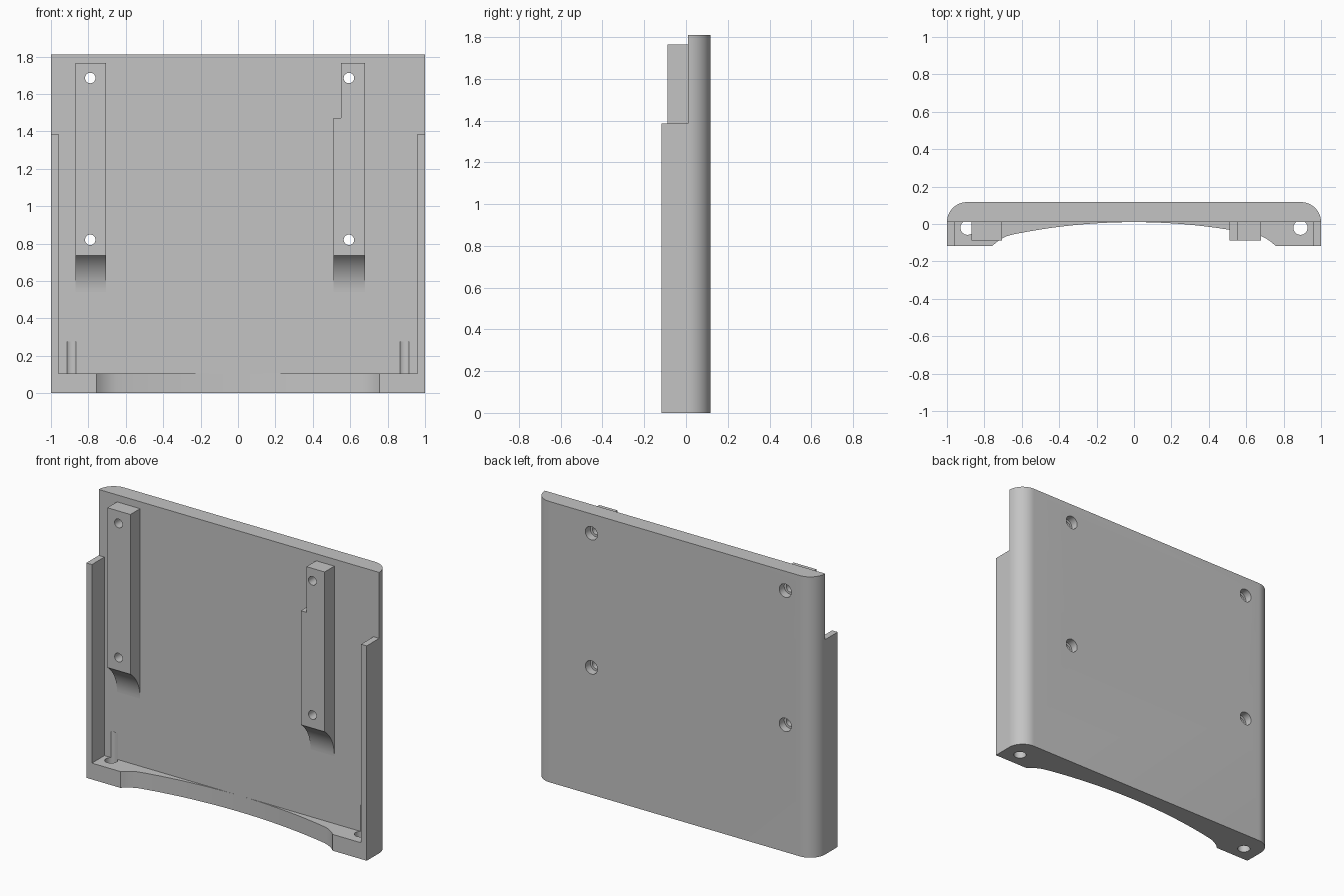
import bpy, bmesh, math
from mathutils import Matrix

cube = bpy.data.objects.get("Cube")
if cube:
    bpy.data.objects.remove(cube, do_unlink=True)

GREY = (0.55, 0.55, 0.55, 1.0)
mat = bpy.data.materials.new("light grey plastic")
mat.use_nodes = True
mat.diffuse_color = GREY
mat.node_tree.nodes["Principled BSDF"].inputs["Base Color"].default_value = GREY

FRONT, FACE, BACK = -0.117, 0.01, 0.117   # wall front, panel front, panel back
HEIGHT, WALL_TOP, LEDGE_TOP = 1.81, 1.385, 0.105


def add_object(name, bm):
    bmesh.ops.recalc_face_normals(bm, faces=bm.faces)
    mesh = bpy.data.meshes.new(name)
    bm.to_mesh(mesh)
    bm.free()
    mesh.materials.append(mat)
    obj = bpy.data.objects.new(name, mesh)
    bpy.context.collection.objects.link(obj)
    return obj


def extrude(name, profile, axis, lo, hi):
    """Extrude an (x, y) profile along z, or a (y, z) profile along x."""
    bm = bmesh.new()
    place = (lambda p: (p[0], p[1], lo)) if axis == "z" else (lambda p: (lo, p[0], p[1]))
    face = bm.faces.new([bm.verts.new(place(p)) for p in profile])
    new = bmesh.ops.extrude_face_region(bm, geom=[face])["geom"]
    step = (0, 0, hi - lo) if axis == "z" else (hi - lo, 0, 0)
    bmesh.ops.translate(bm, vec=step, verts=[v for v in new if isinstance(v, bmesh.types.BMVert)])
    return add_object(name, bm)


def box(name, x0, x1, y0, y1, z0, z1):
    return extrude(name, [(x0, y0), (x1, y0), (x1, y1), (x0, y1)], "z", z0, z1)


def drill(name, radius, centre, depth, along_y):
    bm = bmesh.new()
    turn = Matrix.Rotation(math.pi / 2, 4, "X") if along_y else Matrix()
    bmesh.ops.create_cone(bm, cap_ends=True, segments=32, radius1=radius, radius2=radius,
                          depth=depth, matrix=Matrix.Translation(centre) @ turn)
    return add_object(name, bm)


def cut(obj, cutters):
    for cutter in cutters:
        mod = obj.modifiers.new("cut", "BOOLEAN")
        mod.operation, mod.solver, mod.object = "DIFFERENCE", "EXACT", cutter
    bpy.context.view_layer.update()
    baked = bpy.data.meshes.new_from_object(obj.evaluated_get(bpy.context.evaluated_depsgraph_get()))
    obj.modifiers.clear()
    obj.data = baked


# Back panel with rounded rear corners
r = BACK - FACE
arc = [(1 - r + r * math.cos(a), FACE + r * math.sin(a))
       for a in (math.pi / 2 * i / 16 for i in range(17))]
panel = extrude("back_panel", arc + [(-x, y) for x, y in reversed(arc)], "z", 0, HEIGHT)

# Side walls and the two halves of the curved bottom ledge
parts = [panel]
ledges = {}
bow = 3.2
curve = [(x, FACE - bow + math.sqrt(bow * bow - x * x)) for x in (0.65 * i / 20 for i in range(21))]
curve += [(0.68, -0.065), (0.71, -0.08), (0.735, -0.097), (0.757, FRONT)]
for side, s in (("left", 1), ("right", -1)):
    parts.append(box(side + "_wall", s * 0.96, s, FRONT, FACE, 0, WALL_TOP))
    outline = curve + [(0.96, FRONT), (0.96, FACE)]
    ledges[s] = extrude(side + "_ledge", [(s * x, y) for x, y in outline], "z", 0, LEDGE_TOP)
    parts.append(ledges[s])

# Mounting rails with a concave run-out at the lower end
RAIL_FRONT, RAIL_TOP, RAMP_TOP, RAMP_END = -0.089, 1.765, 0.735, 0.54
h, run = FACE - RAIL_FRONT, RAMP_TOP - RAMP_END
R = (run * run + h * h) / (2 * h)
sweep = math.asin(run / R)
ramp = [(FACE - R + R * math.cos(a), RAMP_END + R * math.sin(a))
        for a in (sweep * i / 14 for i in range(15))]
rail_profile = ramp + [(RAIL_FRONT, RAIL_TOP), (FACE, RAIL_TOP)]
right_rail = extrude("right_rail", rail_profile, "x", -0.87, -0.705)
left_rail = extrude("left_rail", rail_profile, "x", 0.51, 0.68)
parts += [right_rail, left_rail]

# Screw holes with rear counterbores, pin holes in the ledge, notch in one rail
screws, bores = {}, []
for rail, x in ((right_rail, -0.79), (left_rail, 0.593)):
    screws[rail] = [drill("screw_cutter", 0.028, (x, 0, z), 0.6, True) for z in (0.82, 1.685)]
    bores += [drill("bore_cutter", 0.043, (x, BACK, z), 0.1, True) for z in (0.82, 1.685)]
pin_top = 0.275
pins = {s: drill("pin_cutter", 0.038, (s * 0.89, -0.02, pin_top - 0.25), 0.5, False) for s in (1, -1)}
notch = box("notch_cutter", 0.4, 0.55, -0.2, 0.1, 1.47, 1.9)

all_screws = screws[right_rail] + screws[left_rail]
cut(panel, all_screws + bores + list(pins.values()))
cut(right_rail, screws[right_rail])
cut(left_rail, screws[left_rail] + [notch])
for s, ledge in ledges.items():
    cut(ledge, [pins[s]])
for cutter in all_screws + bores + list(pins.values()) + [notch]:
    bpy.data.objects.remove(cutter, do_unlink=True)

# Smooth the curved faces, keep the edges crisp
bpy.ops.object.select_all(action="DESELECT")
for obj in parts:
    obj.select_set(True)
bpy.context.view_layer.objects.active = panel
bpy.ops.object.shade_smooth_by_angle(angle=math.radians(30))
